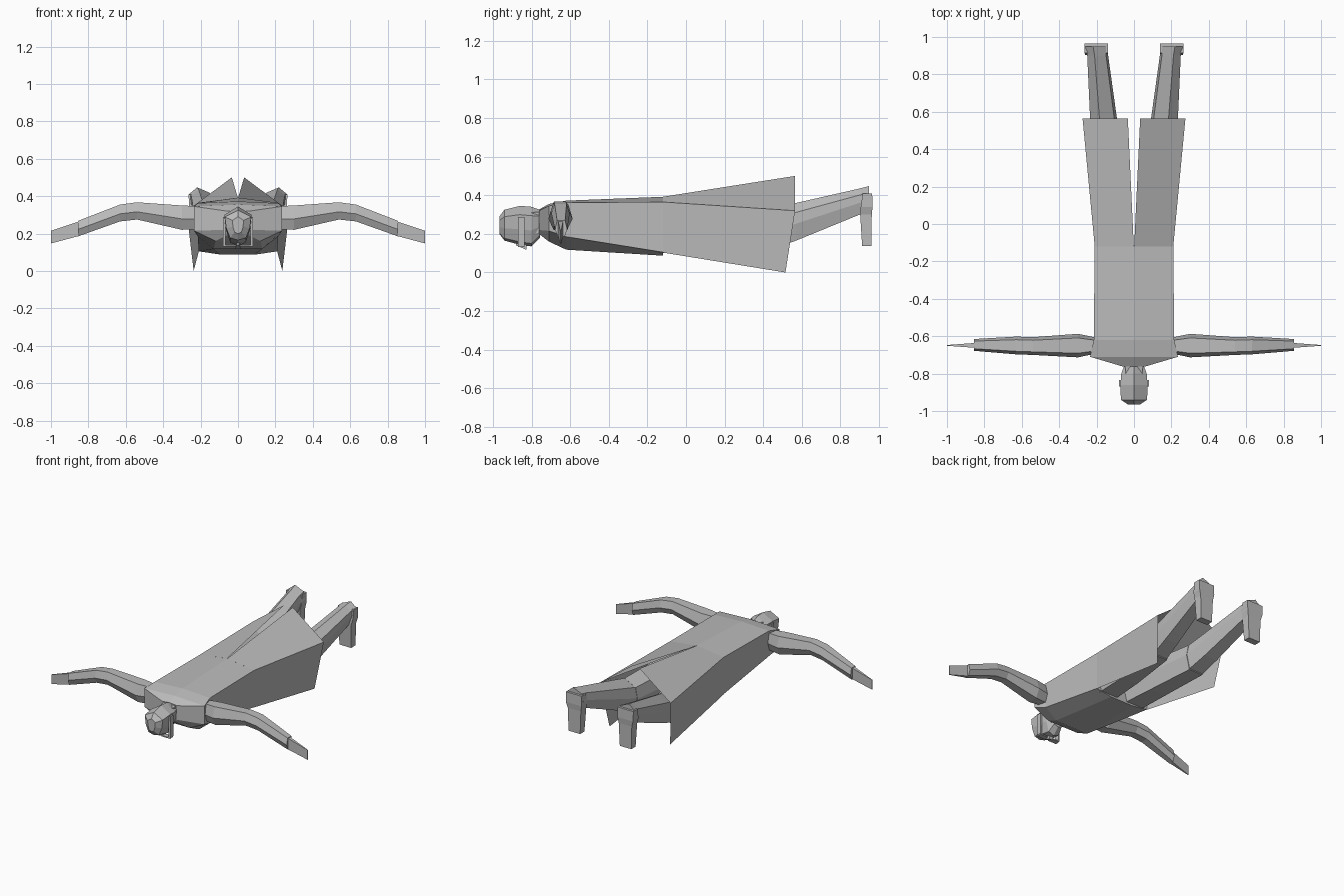
import bpy, bmesh

if "Cube" in bpy.data.objects:
    bpy.data.objects.remove(bpy.data.objects["Cube"])

grey = bpy.data.materials.new("plain grey")
grey.diffuse_color = (0.5, 0.5, 0.5, 1)
grey.use_nodes = True
grey.node_tree.nodes["Principled BSDF"].inputs["Base Color"].default_value = grey.diffuse_color


def make(name, rings, mirror=False, closed=True):
    """Skin a row of equal-length point rings into a flat-shaded object."""
    bm = bmesh.new()
    rows = [[bm.verts.new(p) for p in r] for r in rings]
    n = len(rows[0])
    for a, b in zip(rows, rows[1:]):
        for i in range(n if closed else n - 1):
            j = (i + 1) % n
            bm.faces.new((a[i], a[j], b[j], b[i]))
    if closed:
        bm.faces.new(rows[0])
        bm.faces.new(rows[-1][::-1])
    bmesh.ops.recalc_face_normals(bm, faces=bm.faces)
    me = bpy.data.meshes.new(name)
    bm.to_mesh(me)
    bm.free()
    me.materials.append(grey)
    ob = bpy.data.objects.new(name, me)
    bpy.context.collection.objects.link(ob)
    if mirror:
        ob.modifiers.new("mirror", 'MIRROR').use_clip = True
    return ob


def along_y(profile, stations):
    """Profile in -1..1 (x, z), stations are (y, x0, x1, z0, z1)."""
    return [[((x0 + x1) / 2 + u * (x1 - x0) / 2, y, (z0 + z1) / 2 + v * (z1 - z0) / 2)
             for u, v in profile] for y, x0, x1, z0, z1 in stations]


def along_x(profile, stations):
    """Profile in -1..1 (y, z), stations are (x, y0, y1, z0, z1)."""
    return [[(x, (y0 + y1) / 2 + u * (y1 - y0) / 2, (z0 + z1) / 2 + v * (z1 - z0) / 2)
             for u, v in profile] for x, y0, y1, z0, z1 in stations]


BOX = [(-1, -1), (1, -1), (1, 1), (-1, 1)]
SLEEVE = [(-.55, -1), (.55, -1), (1, -.1), (.65, 1), (-.65, 1), (-1, -.1)]
LEG = [(-.7, -1), (.7, -1), (1, -.1), (1, .5), (.3, 1), (-.8, .6), (-1, -.1)]
HEAD = [(0, -1), (.6, -.85), (.9, -.2), (1, .55), (0, 1),
        (-1, .55), (-.9, -.2), (-.6, -.85)]

# torso: y, back ridge z, side x, side top z, side bottom z, belly x, belly z
torso = []
for y, zt, w, st, sb, wb, zb in [(-.762, .325, .06, .32, .22, .04, .20),
                                 (-.71, .355, .235, .345, .215, .12, .16),
                                 (-.62, .372, .215, .362, .185, .13, .118),
                                 (-.12, .392, .21, .365, .105, .09, .087)]:
    torso.append([(0, y, zt), (w, y, st), (w, y, sb), (wb, y, zb),
                  (-wb, y, zb), (-w, y, sb), (-w, y, st)])
make("torso", torso)

# split coat tails: open sheets, one per side
make("coat_tail", [
    [(0.001, -.12, .392), (.21, -.12, .365), (.21, -.12, .103)],
    [(.033, .565, .50), (.275, .565, .32), (.237, .515, 0)],
], mirror=True, closed=False)

# neck and head, face turned down
make("neck", along_y(BOX, [(-.80, -.045, .045, .20, .31), (-.72, -.05, .05, .21, .32)]))
make("head", along_y(HEAD, [(-.966, -.03, .03, .20, .29),
                            (-.94, -.07, .07, .165, .325),
                            (-.86, -.073, .073, .143, .345),
                            (-.80, -.068, .068, .135, .34),
                            (-.757, -.052, .052, .18, .325)]))
make("nose", along_y(BOX, [(-.88, -.008, .008, .14, .17), (-.825, -.014, .014, .117, .17)]))

# spectacles: side arms and lenses
make("glasses_arm", along_y(BOX, [(-.87, .068, .08, .14, .288),
                                  (-.835, .068, .08, .14, .288)]), mirror=True)
make("glasses_lens", along_y(BOX, [(-.87, .012, .08, .132, .14),
                                   (-.835, .02, .075, .132, .14)]), mirror=True)

# arms and flat hands
make("arm", along_x(SLEEVE, [(.19, -.69, -.61, .225, .345),
                             (.30, -.713, -.587, .22, .35),
                             (.54, -.70, -.605, .275, .367),
                             (.63, -.697, -.602, .265, .355),
                             (.855, -.678, -.615, .185, .268)]), mirror=True)
make("hand", along_x(BOX, [(.85, -.662, -.636, .187, .265),
                           (1.0, -.651, -.647, .147, .215)]), mirror=True)

# legs: thigh to bent knee, then shin to ankle
make("thigh", along_y(LEG, [(-.14, .01, .20, .10, .36),
                            (.10, .03, .205, .10, .35),
                            (.44, .07, .225, .11, .33)]), mirror=True)
make("shin", along_y(LEG, [(.42, .07, .225, .11, .325),
                           (.57, .092, .235, .165, .36),
                           (.90, .138, .25, .30, .435),
                           (.948, .138, .262, .30, .447)]), mirror=True)

# feet pointing down, with a slightly wider heel
foot = [[(x0, y0, z), (x1, y0, z), (x1, y1, z), (x0, y1, z)]
        for z, x0, x1, y0, y1 in [(.138, .155, .245, .912, .96),
                                  (.30, .148, .25, .902, .962),
                                  (.34, .14, .262, .905, .966),
                                  (.41, .14, .264, .915, .964)]]
make("foot", foot, mirror=True)
